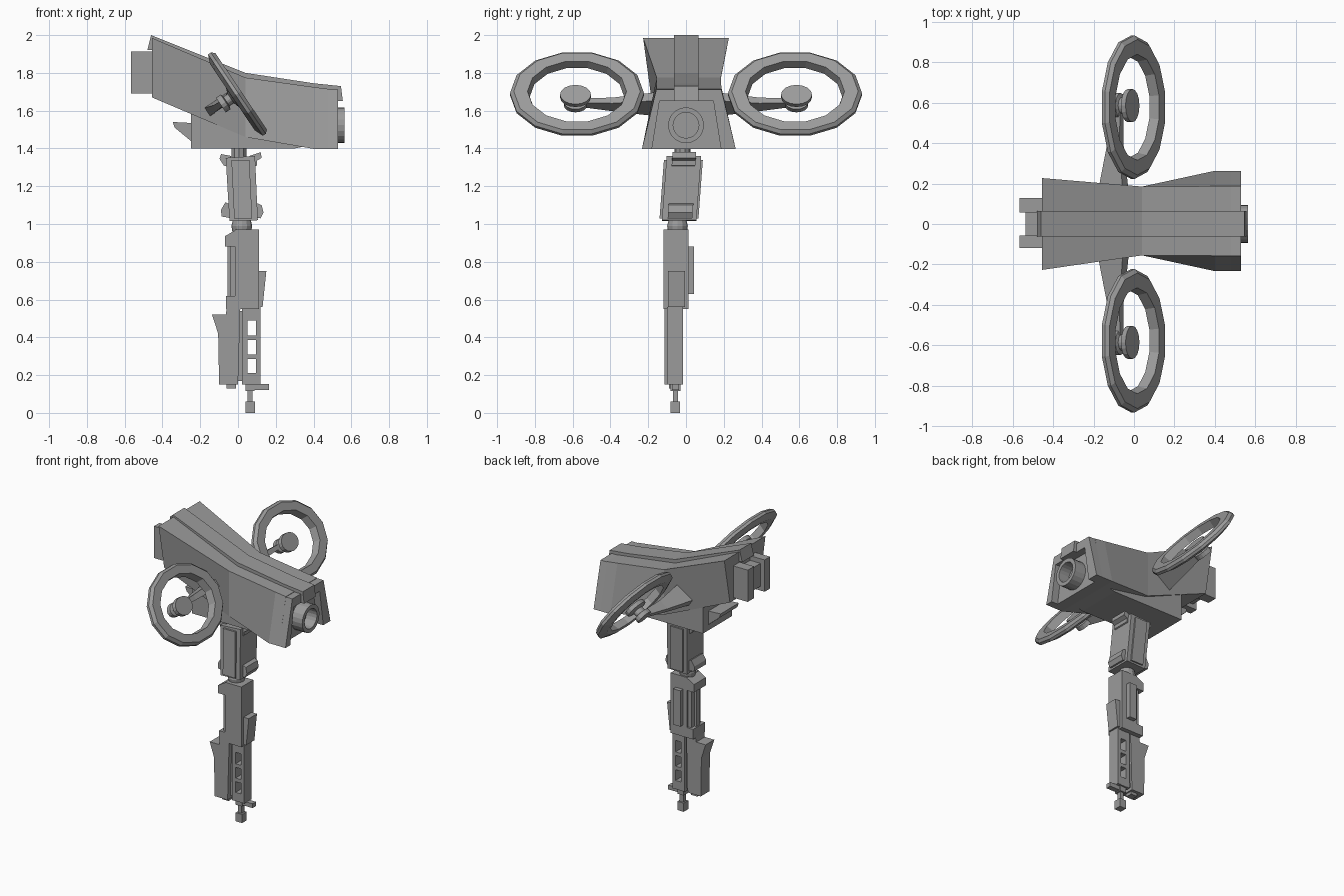
import bpy, bmesh, math
from mathutils import Vector, Matrix

cube = bpy.data.objects.get("Cube")
if cube:
    bpy.data.objects.remove(cube, do_unlink=True)

grey = bpy.data.materials.new("mid grey")
grey.use_nodes = True
GREY = (0.33, 0.33, 0.33, 1)
grey.diffuse_color = GREY
grey.node_tree.nodes["Principled BSDF"].inputs["Base Color"].default_value = GREY


def finish(name, bm):
    bmesh.ops.recalc_face_normals(bm, faces=bm.faces)
    me = bpy.data.meshes.new(name)
    bm.to_mesh(me)
    bm.free()
    me.materials.append(grey)
    ob = bpy.data.objects.new(name, me)
    bpy.context.collection.objects.link(ob)
    return ob


def loft(name, rings, closed=False):
    """Skin a list of equal-length point rings; cap the ends unless closed."""
    bm = bmesh.new()
    vs = [[bm.verts.new(p) for p in r] for r in rings]
    n, m = len(rings[0]), len(rings)
    for i in range(m if closed else m - 1):
        a, b = vs[i], vs[(i + 1) % m]
        for j in range(n):
            k = (j + 1) % n
            bm.faces.new((a[j], a[k], b[k], b[j]))
    if not closed:
        bm.faces.new(vs[0])
        bm.faces.new(vs[-1])
    return finish(name, bm)


def side_prism(name, xz, y0, y1):
    return loft(name, [[(x, y, z) for x, z in xz] for y in (y0, y1)])


def box(name, x0, x1, y0, y1, z0, z1):
    return side_prism(name, [(x0, z0), (x1, z0), (x1, z1), (x0, z1)], y0, y1)


def lathe(name, profile, origin, axis, segs, squash=1.0, closed=False):
    """Rings of (radius, offset) about an axis; squash narrows across y."""
    axis = Vector(axis).normalized()
    u = Vector((0, 1, 0)) if abs(axis.y) < 0.9 else Vector((1, 0, 0))
    w = axis.cross(u)
    rings = []
    for r, h in profile:
        rings.append([Vector(origin) + axis * h + u * r * math.cos(t) + w * r * squash * math.sin(t)
                      for t in (2 * math.pi * i / segs for i in range(segs))])
    return loft(name, rings, closed)


# Hull: x, top z, bottom z, top half width, bottom half width, y centre
stations = [(-0.455, 1.985, 1.67, 0.227, 0.165, 0.0),
            (0.04, 1.775, 1.46, 0.17, 0.17, 0.015),
            (0.40, 1.725, 1.398, 0.172, 0.248, 0.015),
            (0.48, 1.715, 1.398, 0.172, 0.248, 0.015)]
loft("hull", [[(x, c - bw, zb), (x, c + bw, zb), (x, c + tw, zt), (x, c - tw, zt)]
              for x, zt, zb, tw, bw, c in stations])

# Cowl around the recessed muzzle face, open at the bottom
cowl = [(-0.233, 1.398), (-0.157, 1.712), (0.187, 1.712), (0.263, 1.398),
        (0.185, 1.398), (0.145, 1.65), (-0.14, 1.65), (-0.18, 1.398)]
loft("muzzle_cowl", [[(x, y, z) for y, z in cowl] for x in (0.48, 0.53)])
lathe("muzzle", [(0.095, 0), (0.095, 0.1), (0.068, 0.1), (0.068, 0.02)],
      (0.463, 0.0, 1.523), (1, 0, 0), 20)

# Spine strip along the hull top with turned-down ends
spine = [(-0.48, 1.92), (-0.46, 2.0), (0.04, 1.80), (0.40, 1.745), (0.545, 1.73),
         (0.555, 1.65), (0.53, 1.65), (0.525, 1.70), (0.40, 1.71), (0.04, 1.75),
         (-0.44, 1.95), (-0.44, 1.92)]
side_prism("spine_strip", spine, -0.063, 0.065)

# Rear blocks
box("rear_block_right", -0.567, -0.45, -0.118, -0.058, 1.69, 1.912)
box("rear_block_left", -0.567, -0.45, 0.058, 0.128, 1.69, 1.912)
box("rear_block_middle", -0.535, -0.45, -0.06, 0.06, 1.72, 1.88)

# Belly housing and its hooked lip
side_prism("belly_housing", [(-0.25, 1.40), (0.30, 1.40), (0.40, 1.42),
                             (0.30, 1.50), (-0.25, 1.60)], -0.15, 0.17)
side_prism("belly_lip", [(-0.25, 1.44), (-0.25, 1.535), (-0.345, 1.54), (-0.335, 1.51)],
           -0.09, 0.11)

# Side rotors: tilted oval ring, hub and swept arm
N = Vector((0.83, 0, 0.56)).normalized()
T = Vector((-N.z, 0, N.x))
for s, side in ((1, "left"), (-1, "right")):
    centre = Vector((-0.005, s * 0.577, 1.688))
    lathe("ring_" + side, [(0.355, 0.008), (0.335, 0.026), (0.262, 0.026),
                           (0.25, -0.026), (0.29, -0.03), (0.355, -0.01)],
          centre, N, 14, 0.75, closed=True)
    hub = Vector((-0.02, s * 0.585, 1.677))
    lathe("hub_" + side, [(0.082, 0.015), (0.082, -0.012), (0.04, -0.022), (0.04, -0.05),
                          (0.062, -0.055), (0.062, -0.085)], hub, N, 16, 0.75)
    arm = []
    for y, a, b, t in ((0.15, -0.175, -0.025, 0.027), (0.39, -0.125, -0.05, 0.018),
                       (0.585, -0.085, -0.05, 0.014)):
        mid = Vector((-0.02, s * y, 1.69 if y < 0.3 else 1.682))
        arm.append([mid + N * a - T * t, mid + N * b - T * t,
                    mid + N * b + T * t, mid + N * a + T * t])
    loft("arm_" + side, arm)

# Neck and upper grip, leaning slightly in y
lathe("neck", [(0.042, 0), (0.042, 0.09)], (0.005, -0.018, 1.33), (0, 0, 1), 10)


def lean(name, xz, y0, y1):
    """Side prism following the grip's lean."""
    off = lambda z: (z - 1.19) * 0.075
    return loft(name, [[(x, y + off(z), z) for x, z in xz] for y in (y0, y1)])


lean("upper_grip", [(-0.045, 1.015), (0.105, 1.02), (0.09, 1.36), (-0.065, 1.35)], -0.115, 0.068)
lean("grip_spine_front", [(-0.02, 1.03), (0.075, 1.03), (0.06, 1.34), (-0.035, 1.34)], -0.128, 0.078)
lean("grip_hook_right", [(-0.05, 1.30), (-0.075, 1.31), (-0.098, 1.345), (-0.09, 1.37),
                         (-0.035, 1.36)], -0.085, 0.04)
lean("grip_hook_left", [(0.08, 1.30), (0.10, 1.31), (0.10, 1.335), (0.125, 1.35),
                        (0.12, 1.38), (0.06, 1.36)], -0.085, 0.04)
for x, side in ((-0.055, "right"), (0.10, "left")):
    lean("grip_knuckle_" + side, [(x - 0.032, 1.04), (x + 0.02, 1.03), (x + 0.035, 1.06),
                                  (x + 0.025, 1.10), (x - 0.012, 1.115), (x - 0.035, 1.075)],
         -0.085, 0.045)
lathe("wrist_joint", [(0.05, 0), (0.055, 0.03), (0.045, 0.07)], (0.02, -0.045, 0.96), (0, 0, 1), 12)

# Middle grip
side_prism("middle_grip", [(-0.015, 0.55), (0.11, 0.55), (0.11, 0.97), (-0.015, 0.97)], -0.12, 0.012)
side_prism("middle_top_flange", [(-0.07, 0.88), (-0.01, 0.88), (-0.01, 0.97), (-0.07, 0.935)],
           -0.12, 0.012)
box("middle_bottom_flange", -0.063, 0.0, -0.12, 0.012, 0.55, 0.62)
box("middle_recess", -0.04, 0.0, -0.105, -0.003, 0.61, 0.89)
box("middle_recess_bar", -0.055, -0.03, -0.075, -0.035, 0.62, 0.88)
box("middle_side_rib", 0.015, 0.07, 0.0, 0.042, 0.63, 0.88)
side_prism("middle_fin", [(0.10, 0.56), (0.13, 0.56), (0.15, 0.75), (0.10, 0.75)], -0.095, -0.005)

# Slotted lower bar: two rails with cross rungs
for x0, x1, side in ((0.022, 0.05, "right"), (0.094, 0.118, "left")):
    box("lower_rail_" + side, x0, x1, -0.10, -0.017, 0.15, 0.56)
for i, (z0, z1) in enumerate(((0.15, 0.21), (0.285, 0.31), (0.385, 0.41), (0.49, 0.56))):
    box("lower_rung_%d" % (i + 1), 0.045, 0.098, -0.098, -0.019, z0, z1)

# Stock alongside the bar
side_prism("lower_stock", [(-0.10, 0.15), (0.0, 0.15), (0.012, 0.55), (-0.06, 0.55),
                           (-0.065, 0.52), (-0.138, 0.52), (-0.105, 0.42)], -0.115, -0.02)
box("stock_link", -0.01, 0.03, -0.085, -0.035, 0.17, 0.54)
box("stock_foot", -0.06, -0.01, -0.09, -0.04, 0.13, 0.155)

# Tip: lever, pin and end block
box("tip_lever", 0.045, 0.165, -0.075, -0.038, 0.122, 0.152)
box("tip_lever_collar", 0.04, 0.088, -0.082, -0.03, 0.115, 0.16)
box("tip_pin", 0.05, 0.078, -0.07, -0.042, 0.05, 0.16)
box("tip_block", 0.04, 0.09, -0.083, -0.032, 0.0, 0.06)
